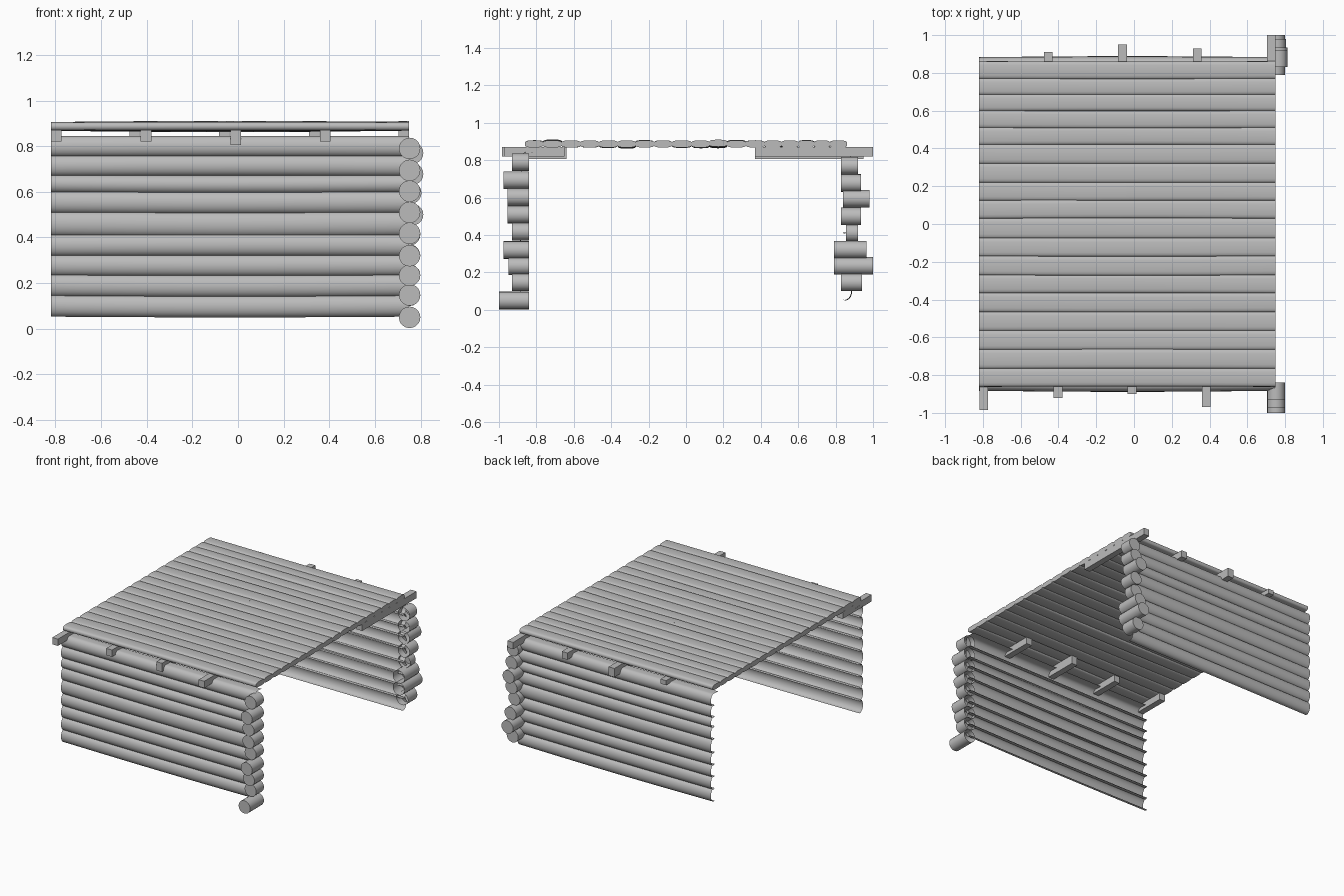
import bpy, bmesh, math, random
from mathutils import Vector, Matrix

if "Cube" in bpy.data.objects:
    bpy.data.objects.remove(bpy.data.objects["Cube"])

random.seed(4)
X0, X1 = -0.82, 0.75
grey = bpy.data.materials.new("grey_wood")
grey.diffuse_color = (0.5, 0.5, 0.5, 1)
grey.use_nodes = True
grey.node_tree.nodes["Principled BSDF"].inputs["Base Color"].default_value = grey.diffuse_color


def finish(name, bm, angle=40):
    me = bpy.data.meshes.new(name)
    bm.to_mesh(me)
    bm.free()
    me.materials.append(grey)
    ob = bpy.data.objects.new(name, me)
    bpy.context.collection.objects.link(ob)
    bpy.ops.object.select_all(action='DESELECT')
    ob.select_set(True)
    bpy.context.view_layer.objects.active = ob
    bpy.ops.object.shade_smooth_by_angle(angle=math.radians(angle))


def log(bm, centre, profile, x0=X0, x1=X1, closed=False, bow=(0, 0), rise=0.0):
    """Sweep a (y, z) profile along x with a slight bow; cap it if closed."""
    rings, m = [], 9
    for i in range(m):
        t = i / (m - 1)
        s = math.sin(math.pi * t)
        rings.append([bm.verts.new((x0 + (x1 - x0) * t,
                                    centre[0] + y + bow[0] * s,
                                    centre[1] + z + bow[1] * s + rise * t))
                      for y, z in profile])
    n = len(profile)
    for a, b in zip(rings, rings[1:]):
        for k in range(n if closed else n - 1):
            j = (k + 1) % n
            bm.faces.new((a[k], a[j], b[j], b[k]))
    if closed:
        bm.faces.new(rings[0][::-1])
        bm.faces.new(rings[-1])


# Front and back walls of half-round log shells; the top one curls inwards
seams = [0.057, 0.145, 0.235, 0.322, 0.41, 0.51, 0.6, 0.672, 0.757, 0.84]
for name, s in (("front_wall", -1), ("back_wall", 1)):
    bm = bmesh.new()
    for lo, hi in zip(seams, seams[1:]):
        rz = (hi - lo) / 2 + 0.004
        angles = [math.radians(-105 + 210 * k / 12) for k in range(13)]
        profile = [(s * 0.035 * math.cos(a), rz * math.sin(a)) for a in angles]
        if hi == seams[-1]:
            profile[-1] = (-s * 0.05, rz - 0.003)
        if s < 0:
            profile.reverse()
        log(bm, (s * 0.848, (lo + hi) / 2), profile,
            bow=(s * random.uniform(0, 0.006), random.uniform(-0.004, 0.002)))
    finish(name, bm, 60)

# Flattened roof logs, one of them split in two
roof = [-0.86, -0.765, -0.665, -0.565, -0.465, -0.365, -0.27, -0.17, -0.075,
        0.03, 0.125, 0.22, 0.32, 0.42, 0.51, 0.6, 0.685, 0.77, 0.86]
bm = bmesh.new()
for i, (lo, hi) in enumerate(zip(roof, roof[1:])):
    ry = (hi - lo) / 2 + 0.002
    profile = []
    for k in range(16):
        a = 2 * math.pi * k / 16
        c, d = math.cos(a), math.sin(a)
        profile.append((ry * math.copysign(abs(c) ** 0.6, c),
                        0.019 * math.copysign(abs(d) ** 0.6, d)))
    spans = [(X0, -0.03), (-0.04, X1)] if i == 10 else [(X0, X1)]
    for j, (a, b) in enumerate(spans):
        log(bm, ((lo + hi) / 2, 0.887), profile, a, b, True,
            (random.uniform(-0.002, 0.002), random.uniform(-0.007, 0.007)),
            0.004 * j)
finish("roof_logs", bm, 60)


# Protruding log ends at the right-hand corners: (z, inner |y|, outer |y|, x)
def log_ends(name, s, data):
    bm = bmesh.new()
    for z, inner, outer, x in data:
        mat = (Matrix.Translation((x, s * (inner + outer) / 2, z))
               @ Matrix.Rotation(math.pi / 2, 4, 'X'))
        bmesh.ops.create_cone(bm, cap_ends=True, segments=20, radius1=0.047,
                              radius2=0.047, depth=outer - inner, matrix=mat)
    bm.normal_update()
    caps = [f for f in bm.faces if f.normal.y * s < -0.9]   # hollow inside
    bmesh.ops.delete(bm, geom=caps, context='FACES')
    finish(name, bm)


log_ends("front_log_ends", -1,
         [(0.05, 0.84, 1.0, 0.752), (0.148, 0.84, 0.93, 0.752),
          (0.234, 0.84, 0.95, 0.752), (0.32, 0.84, 0.975, 0.752),
          (0.418, 0.84, 0.93, 0.752), (0.51, 0.84, 0.955, 0.752),
          (0.603, 0.84, 0.955, 0.752), (0.694, 0.84, 0.975, 0.752),
          (0.79, 0.84, 0.93, 0.752)])
log_ends("back_log_ends", 1,
         [(0.147, 0.83, 0.94, 0.752), (0.235, 0.79, 1.0, 0.752),
          (0.322, 0.79, 0.965, 0.752), (0.412, 0.855, 0.92, 0.752),
          (0.5, 0.83, 0.935, 0.765), (0.595, 0.84, 0.98, 0.757),
          (0.678, 0.83, 0.935, 0.765), (0.77, 0.83, 0.92, 0.765)])


# Short square roof beams over the walls: (x, y0, y1, z0, width)
def beams(name, data):
    bm = bmesh.new()
    for x, y0, y1, z0, w in data:
        z1 = 0.87
        mat = (Matrix.Translation((x, (y0 + y1) / 2, (z0 + z1) / 2))
               @ Matrix.Diagonal((w, y1 - y0, z1 - z0, 1)))
        bmesh.ops.create_cube(bm, size=1, matrix=mat)
    finish(name, bm, 30)


beams("front_beams", [(-0.796, -0.985, -0.65, 0.82, 0.045),
                      (-0.403, -0.92, -0.66, 0.82, 0.047),
                      (-0.01, -0.90, -0.64, 0.806, 0.047),
                      (0.383, -0.97, -0.65, 0.82, 0.046)])
beams("back_beams", [(-0.453, 0.40, 0.91, 0.836, 0.045),
                     (-0.06, 0.37, 0.95, 0.806, 0.047),
                     (0.335, 0.39, 0.93, 0.82, 0.046),
                     (0.727, 0.37, 1.0, 0.82, 0.046)])
